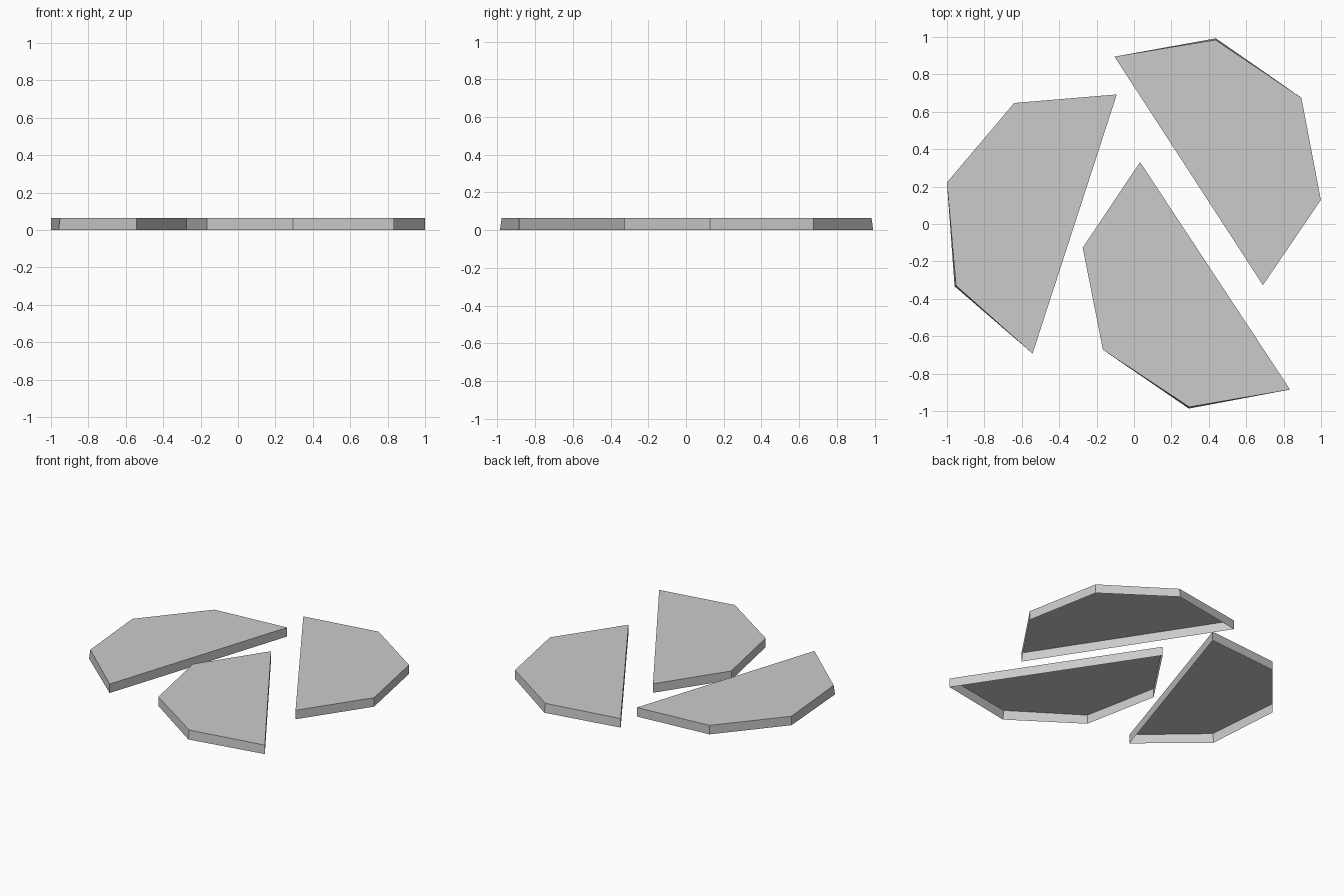
import bpy, bmesh, math
from mathutils import Matrix

if "Cube" in bpy.data.objects:
    bpy.data.objects.remove(bpy.data.objects["Cube"])

R, H = 0.7285, 0.065


def half_octagon(name, x, y, angle):
    """Thin half-octagon cap: top and side walls, open underneath."""
    bm = bmesh.new()
    low, high = [], []
    for i in range(5):
        a = math.pi - i * math.pi / 4
        px, py = R * math.cos(a), R * 0.986 * math.sin(a)
        low.append(bm.verts.new((px, py, 0)))
        # one corner leans slightly inward at the top
        k = 0.988 if i == 1 else 1.0
        high.append(bm.verts.new((px * k, py * k, H)))
    bm.faces.new(high[::-1])
    for i in range(5):
        j = (i + 1) % 5
        bm.faces.new((low[j], low[i], high[i], high[j]))
    for f in bm.faces:
        f.normal_update()
    bm.transform(Matrix.Translation((x, y, 0)) @ Matrix.Rotation(math.radians(angle), 4, 'Z'))
    mesh = bpy.data.meshes.new(name)
    bm.to_mesh(mesh)
    bm.free()
    bpy.context.collection.objects.link(bpy.data.objects.new(name, mesh))


# three scattered slabs
half_octagon("slab_back_right", 0.2925, 0.284, -57.0)
half_octagon("slab_left", -0.317, 0.0, 72.0)
half_octagon("slab_front", 0.4335, -0.277, 123.4)
